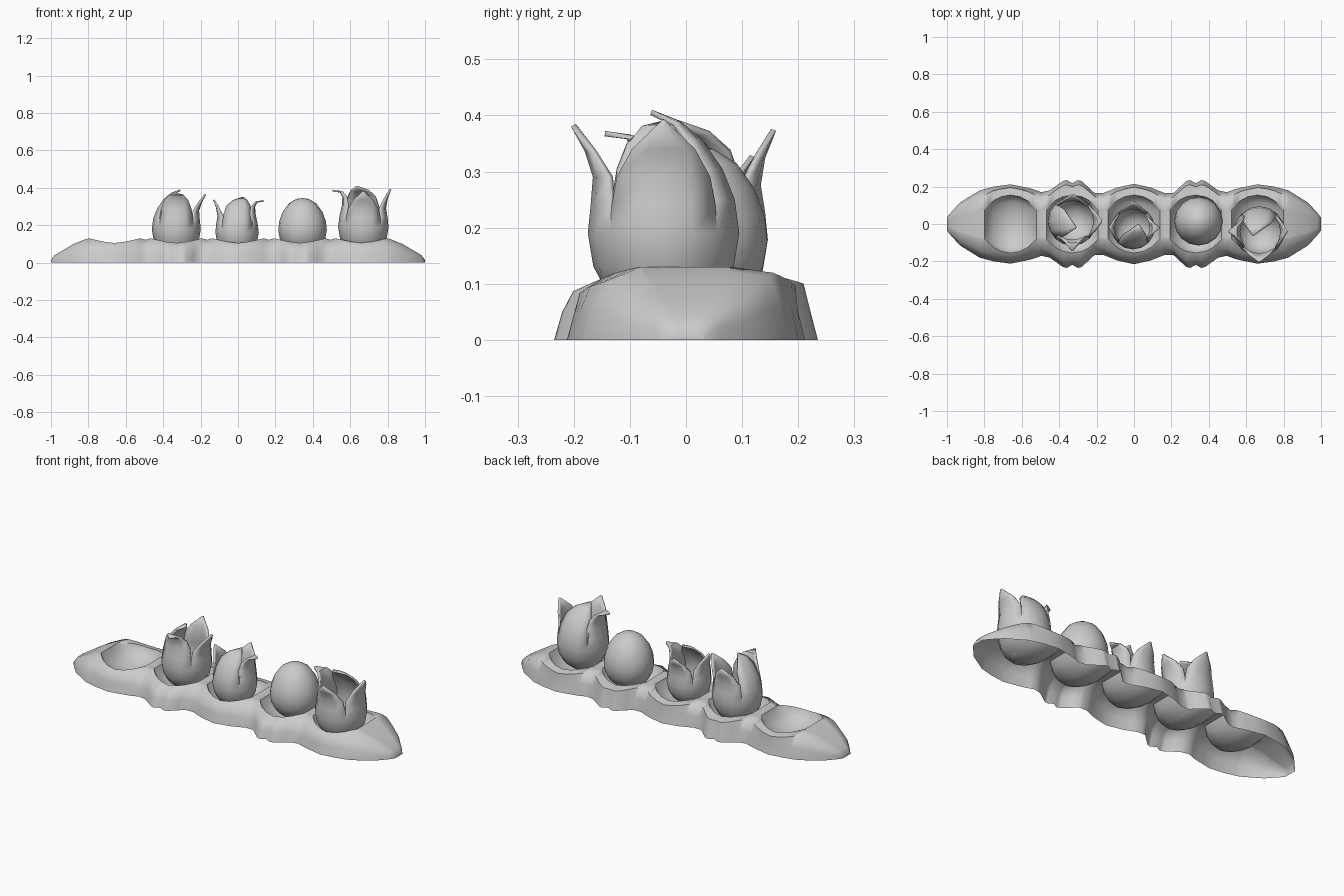
import bpy, bmesh, math

if "Cube" in bpy.data.objects:
    bpy.data.objects.remove(bpy.data.objects["Cube"])

SEGS = 16


def finish(bm, name, angle=50, loc=(0, 0, 0), rot=0, scale=1):
    bmesh.ops.remove_doubles(bm, verts=bm.verts, dist=0.0008)
    bmesh.ops.recalc_face_normals(bm, faces=bm.faces)
    me = bpy.data.meshes.new(name)
    bm.to_mesh(me)
    bm.free()
    ob = bpy.data.objects.new(name, me)
    bpy.context.collection.objects.link(ob)
    ob.location, ob.rotation_euler[2], ob.scale = loc, math.radians(rot), (scale,) * 3
    bpy.ops.object.select_all(action='DESELECT')
    ob.select_set(True)
    bpy.context.view_layer.objects.active = ob
    bpy.ops.object.shade_smooth_by_angle(angle=math.radians(angle))
    return ob


def skin(bm, rows):
    """Fill quads between equally long rows of points."""
    vs = [[bm.verts.new(p) for p in row] for row in rows]
    for a, b in zip(vs, vs[1:]):
        for i in range(len(a) - 1):
            bm.faces.new((a[i], a[i + 1], b[i + 1], b[i]))


def lathe(bm, profile):
    skin(bm, [[(r * math.cos(2 * math.pi * i / SEGS), r * math.sin(2 * math.pi * i / SEGS), z)
               for i in range(SEGS + 1)] for r, z in profile])
    bmesh.ops.dissolve_degenerate(bm, dist=0.0001, edges=bm.edges)


def interp(table, x):
    for (x0, y0), (x1, y1) in zip(table, table[1:]):
        if x <= x1:
            return y0 + (y1 - y0) * (x - x0) / (x1 - x0)
    return table[-1][1]


# Nest bed: lofted cross-sections with five bowls, open underneath
OUTLINE = [(0, .215), (.09, .195), (.165, .165), (.21, .165), (.28, .23), (.3, .235), (.33, .218),
           (.36, .235), (.38, .23), (.45, .18), (.495, .17), (.55, .19), (.66, .212), (.75, .2),
           (.825, .18), (.93, .115), (.98, .06), (1, .035)]
RIM_Y = [(0, .155), (.06, .145), (.1, .12), (.138, .08), (.165, .08)]
RIM_Z = [(0, .105), (.06, .112), (.138, .13), (.165, .122)]
END_Z = [(.66, .13), (.825, .132), (.98, .04), (1, .015)]
offsets = (0, .05, .09, .12, .138, .165)
half = {round(c + s * d, 3) for c in (0, .33, .66) for d in offsets for s in (-1, 1)}
half |= {.3, .36, .88, .93, .98, 1.0}
half = {x for x in half if x >= 0}
rows = []
for x in sorted(half | {-x for x in half}):
    ax = abs(x)
    Y = interp(OUTLINE, ax)
    c = min((0, .33, .66), key=lambda k: abs(ax - k))
    d = abs(ax - c)
    if ax > .83:
        h, ry, depth = interp(END_Z, ax), .42 * Y, 0
    else:
        h, ry = interp(RIM_Z, d), interp(RIM_Y, d)
        depth = .075 * math.sqrt(max(0, 1 - (d / .138) ** 2))
    bowl = [(f * ry, h - depth * math.sqrt(1 - f * f)) for f in (1, .92, .75, .4)]
    # the front slopes gently, the back is steeper
    front = [(Y, 0), (.94 * Y, .45 * h), (ry + .6 * (Y - ry), .8 * h)] + bowl
    back = [(Y, 0), (.94 * Y, .5 * h), (ry + .7 * (Y - ry), .92 * h)] + bowl
    full = [(-y, z) for y, z in front] + [(0, h - depth)] + back[::-1]
    rows.append([(x, y, z) for y, z in full])
bm = bmesh.new()
skin(bm, rows)
for row in (rows[0], rows[-1]):          # blunt ends
    skin(bm, [row, [(x, y, 0) for x, y, z in row]])
finish(bm, "nest_bed", 65)

# Closed egg
bm = bmesh.new()
lathe(bm, [(0, 0), (.06, .015), (.1, .05), (.122, .09), (.13, .135), (.125, .18),
           (.107, .23), (.075, .275), (.035, .3), (0, .306)])
finish(bm, "closed_egg", loc=(.345, .015, .04))

# Hatched eggs: round cup with four pointed petals (radius, height, width)
CUP = [(0, 0), (.06, .012), (.1, .045), (.125, .09), (.135, .15)]
PETALS = {
    0: [(.135, .15, 1), (.127, .21, .98), (.105, .265, .9), (.07, .315, .75), (.03, .35, .45), (-.02, .37, .04)],
    90: [(.135, .15, 1), (.127, .21, .96), (.115, .265, .85), (.112, .31, .65), (.125, .335, .4), (.165, .34, .04)],
    180: [(.135, .15, 1), (.13, .2, .95), (.126, .25, .82), (.14, .295, .52), (.165, .34, .04)],
    270: [(.135, .15, 1), (.13, .2, .96), (.122, .25, .85), (.13, .3, .55), (.15, .35, .04)],
}


def hatched_egg(name, loc, rot, scale):
    bm = bmesh.new()
    lathe(bm, CUP)
    for deg, prof in PETALS.items():
        a = math.radians(deg)
        strip = []
        for r, z, w in prof:
            lean = .035 * (1 - w) if deg == 0 else 0     # folded petal leans sideways
            row = []
            for u in (-1, -.5, 0, .5, 1):
                t = u * w * math.pi / 4
                p, q = r - .135 * (1 - math.cos(t)), .135 * math.sin(t) + lean
                row.append((p * math.cos(a) - q * math.sin(a), p * math.sin(a) + q * math.cos(a), z))
            strip.append(row)
        skin(bm, strip)
    ob = finish(bm, name, 40, loc, rot, scale)
    mod = ob.modifiers.new("shell", 'SOLIDIFY')
    mod.thickness, mod.offset = .01, -1
    ob.modifiers.move(len(ob.modifiers) - 1, 0)


hatched_egg("hatched_egg_left", (-.33, .015, .033), 180, .97)
hatched_egg("hatched_egg_middle", (-.005, -.02, .033), -90, .86)
hatched_egg("hatched_egg_right", (.67, -.04, .04), 90, 1)
